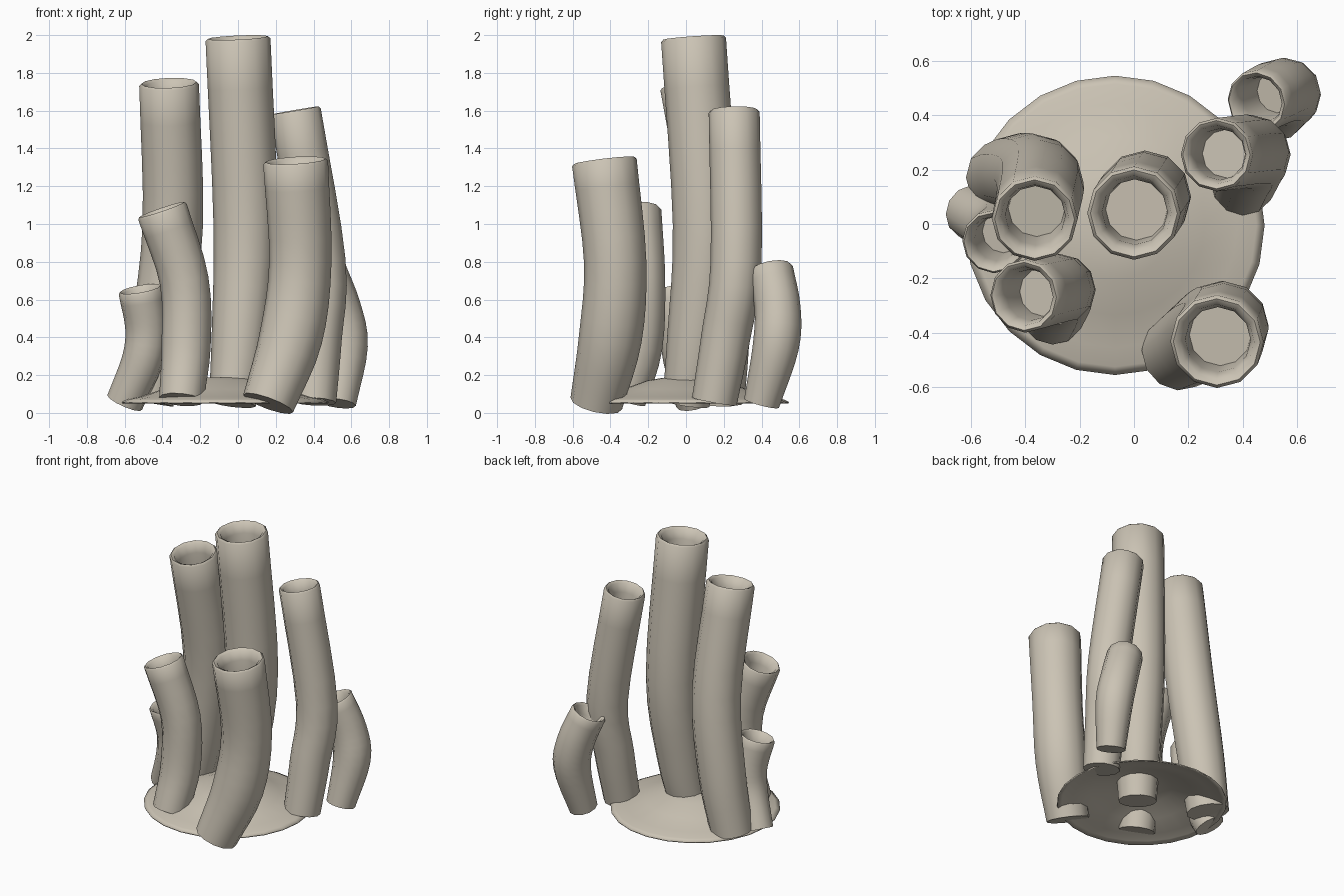
import bpy, bmesh, math
from mathutils import Vector

cube = bpy.data.objects.get("Cube")
if cube:
    bpy.data.objects.remove(cube, do_unlink=True)

SIDES = 12

clay = bpy.data.materials.new("warm_beige")
clay.use_nodes = True
colour = (0.60, 0.55, 0.46, 1)
clay.diffuse_color = colour
clay.node_tree.nodes["Principled BSDF"].inputs["Base Color"].default_value = colour


def finish(name, bm, angle):
    bmesh.ops.recalc_face_normals(bm, faces=bm.faces)
    mesh = bpy.data.meshes.new(name)
    bm.to_mesh(mesh)
    bm.free()
    mesh.materials.append(clay)
    obj = bpy.data.objects.new(name, mesh)
    bpy.context.collection.objects.link(obj)
    bpy.ops.object.select_all(action='DESELECT')
    obj.select_set(True)
    bpy.context.view_layer.objects.active = obj
    bpy.ops.object.shade_smooth_by_angle(angle=math.radians(angle))
    return obj


def smooth_path(points, steps=4):
    """Points are (x, y, z, radius); returns smooth samples through them."""
    p = [Vector(q) for q in points]
    p = [2 * p[0] - p[1]] + p + [2 * p[-1] - p[-2]]
    out = []
    for a, b, c, d in zip(p, p[1:], p[2:], p[3:]):
        for i in range(steps):
            t = i / steps
            out.append(0.5 * (2 * b + (c - a) * t + (2 * a - 5 * b + 4 * c - d) * t ** 2
                              + (3 * b - a - 3 * c + d) * t ** 3))
    return out + [p[-2]]


def ring(bm, centre, axis, radius):
    side = axis.cross(Vector((1, 0, 0))).normalized()
    other = side.cross(axis)
    turn = [2 * math.pi * i / SIDES for i in range(SIDES)]
    return [bm.verts.new(centre + radius * (side * math.cos(a) + other * math.sin(a)))
            for a in turn]


def tube(name, points):
    bm = bmesh.new()
    path = smooth_path(points)
    centres = [q.to_3d() for q in path]
    rings = []
    for i, q in enumerate(path):
        axis = (centres[min(i + 1, len(path) - 1)] - centres[max(i - 1, 0)]).normalized()
        rings.append(ring(bm, centres[i], axis, q[3]))
    # rounded lip and hollow mouth
    top, r = centres[-1], path[-1][3]
    for scale, lift in ((0.93, 0.012), (0.80, 0.0), (0.70, -0.06), (0.66, -0.2)):
        rings.append(ring(bm, top + axis * lift, axis, r * scale))
    for low, high in zip(rings, rings[1:]):
        for i in range(SIDES):
            j = (i + 1) % SIDES
            bm.faces.new((low[i], low[j], high[j], high[i]))
    bm.faces.new(rings[0])
    bm.faces.new(rings[-1])
    return finish(name, bm, 60)


# Tubes, listed from foot to mouth
tubes = {
    "centre_tube": [(-0.03, 0.0, 0.05, 0.125), (0.01, 0.05, 0.4, 0.15),
                    (0.04, 0.10, 1.0, 0.17), (0, 0.04, 1.975, 0.172)],
    "back_right_tube": [(-0.48, 0.17, 0.06, 0.14), (-0.41, 0.18, 0.45, 0.155),
                        (-0.345, 0.15, 1.0, 0.16), (-0.365, 0.02, 1.735, 0.158)],
    "back_left_tube": [(0.40, 0.15, 0.06, 0.12), (0.42, 0.21, 0.4, 0.13),
                       (0.435, 0.265, 0.8, 0.135), (0.305, 0.255, 1.59, 0.135)],
    "front_left_tube": [(0.16, -0.475, 0.05, 0.14), (0.28, -0.4, 0.4, 0.167),
                        (0.33, -0.375, 0.8, 0.165), (0.305, -0.432, 1.325, 0.172)],
    "front_right_tube": [(-0.30, -0.33, 0.07, 0.118), (-0.275, -0.255, 0.35, 0.13),
                         (-0.285, -0.24, 0.7, 0.13), (-0.4, -0.265, 1.065, 0.135)],
    "small_right_tube": [(-0.60, 0.045, 0.055, 0.10), (-0.505, -0.01, 0.28, 0.11),
                         (-0.485, -0.03, 0.45, 0.112), (-0.515, -0.065, 0.645, 0.118)],
    "small_left_tube": [(0.53, 0.40, 0.05, 0.095), (0.565, 0.475, 0.35, 0.122),
                        (0.53, 0.485, 0.55, 0.122), (0.455, 0.45, 0.755, 0.118)],
}
for name, points in tubes.items():
    tube(name, points)

# Thin domed base plate, open underneath
bm = bmesh.new()
profile = [(0, 0.19), (0.1, 0.188), (0.2, 0.172), (0.33, 0.125), (0.45, 0.085),
           (0.52, 0.072), (0.55, 0.058)]
verts = [bm.verts.new((r, 0, z)) for r, z in profile]
edges = [bm.edges.new(pair) for pair in zip(verts, verts[1:])]
bmesh.ops.spin(bm, geom=verts + edges, cent=(0, 0, 0), axis=(0, 0, 1),
               angle=2 * math.pi, steps=24)
bmesh.ops.remove_doubles(bm, verts=bm.verts, dist=0.0005)
base = finish("base_plate", bm, 60)
base.location = (-0.07, -0.005, 0)
shell = base.modifiers.new("thickness", 'SOLIDIFY')
shell.thickness = 0.008
